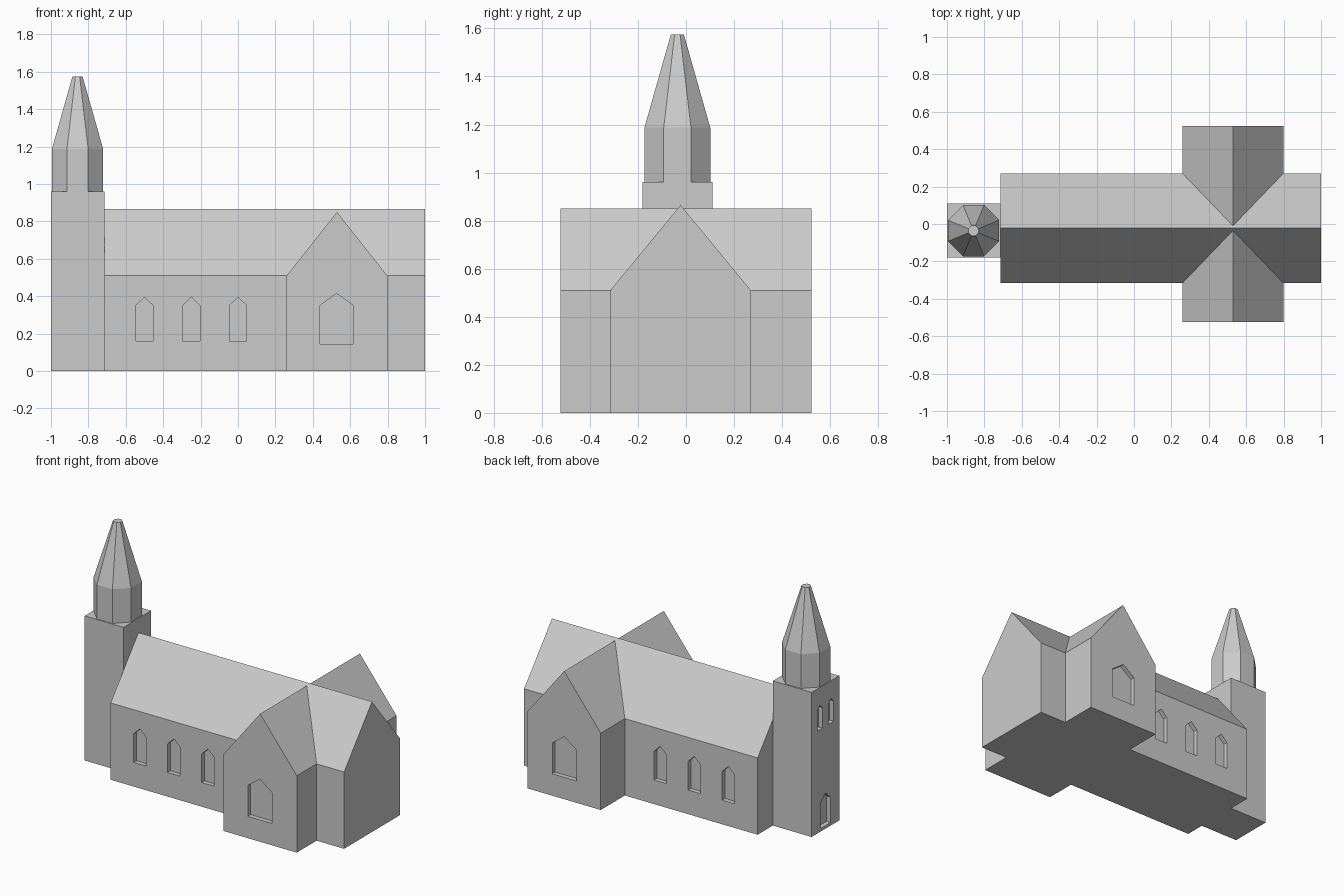
import bpy, bmesh, math
from mathutils import Vector

if "Cube" in bpy.data.objects:
    bpy.data.objects.remove(bpy.data.objects["Cube"])

stone = bpy.data.materials.new("grey_stone")
stone.diffuse_color = (0.6, 0.6, 0.6, 1)
stone.use_nodes = True
stone.node_tree.nodes["Principled BSDF"].inputs["Base Color"].default_value = stone.diffuse_color


def to_object(name, bm):
    bmesh.ops.recalc_face_normals(bm, faces=bm.faces)
    mesh = bpy.data.meshes.new(name)
    bm.to_mesh(mesh)
    bm.free()
    mesh.materials.append(stone)
    obj = bpy.data.objects.new(name, mesh)
    bpy.context.collection.objects.link(obj)
    return obj


def prism(name, profile, axis, start, end):
    """Extrude a (horizontal, z) profile along x or y."""
    bm = bmesh.new()
    place = (lambda h, z: (start, h, z)) if axis == "x" else (lambda h, z: (h, start, z))
    face = bm.faces.new([bm.verts.new(place(h, z)) for h, z in profile])
    moved = bmesh.ops.extrude_face_region(bm, geom=[face])["geom"]
    step = Vector((end - start, 0, 0) if axis == "x" else (0, end - start, 0))
    bmesh.ops.translate(bm, vec=step, verts=[g for g in moved if isinstance(g, bmesh.types.BMVert)])
    return to_object(name, bm)


def gable(left, right, base, eave, peak):
    return [(left, base), (right, base), (right, eave), ((left + right) / 2, peak), (left, eave)]


def boolean(target, other, operation):
    mod = target.modifiers.new(operation.lower(), "BOOLEAN")
    mod.operation = operation
    mod.solver = "EXACT"
    mod.object = other
    bpy.context.view_layer.objects.active = target
    bpy.ops.object.modifier_apply(modifier=mod.name)
    bpy.data.objects.remove(other)


def recess(target, axis, wall, inward, profile, depth=0.03):
    """Cut a pointed opening into a wall."""
    cutter = prism("recess_cutter", profile, axis, wall - inward * 0.05, wall + inward * depth)
    cutter.hide_render = True
    boolean(target, cutter, "DIFFERENCE")


# Nave and crossing transept, joined into one body
body = prism("nave_and_transept", gable(-0.315, 0.27, 0, 0.51, 0.865), "x", -0.715, 1.0)
transept = prism("transept", gable(0.26, 0.798, 0, 0.51, 0.85), "y", -0.523, 0.523)
boolean(body, transept, "UNION")

# Pointed windows on both long sides and both transept ends
for wall, end, inward in ((-0.315, -0.523, 1), (0.27, 0.523, -1)):
    for x in (-0.5, -0.25, 0.0):
        recess(body, "y", wall, inward, gable(x - 0.046, x + 0.046, 0.16, 0.35, 0.395))
    recess(body, "y", end, inward, gable(0.438, 0.616, 0.145, 0.35, 0.415))

# Tower with a door and two belfry openings on its outer face
tower = prism("tower", [(-0.18, 0), (0.11, 0), (0.11, 0.96), (-0.18, 0.96)], "x", -1.0, -0.715)
recess(tower, "x", -1.0, 1, gable(-0.087, 0.017, 0.02, 0.19, 0.235))
for y in (-0.095, 0.023):
    recess(tower, "x", -1.0, 1, gable(y - 0.026, y + 0.026, 0.68, 0.815, 0.84))

# Eight-sided lantern and tapering blunt spire
bm = bmesh.new()
rings = []
for apothem, z in ((0.137, 0.96), (0.137, 1.187), (0.027, 1.575)):
    r = apothem / math.cos(math.pi / 8)
    angles = [math.pi / 8 + i * math.pi / 4 for i in range(8)]
    rings.append([bm.verts.new((-0.858 + r * math.cos(a), -0.036 + r * math.sin(a), z)) for a in angles])
for low, high in zip(rings, rings[1:]):
    for i in range(8):
        j = (i + 1) % 8
        bm.faces.new((low[i], low[j], high[j], high[i]))
bm.faces.new(rings[0])
bm.faces.new(rings[-1])
to_object("spire", bm)
